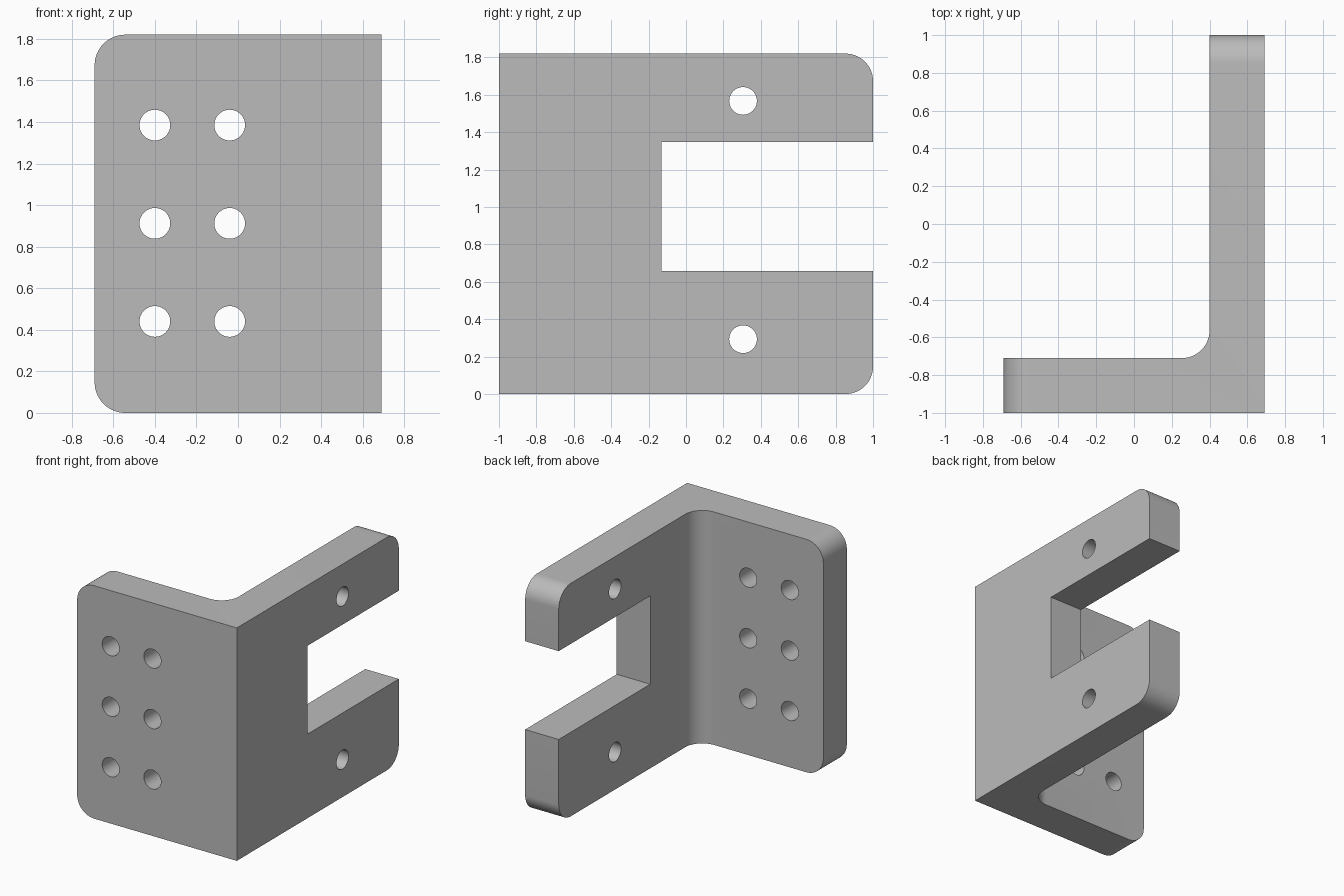
import bpy, bmesh, math
from mathutils import Matrix, Vector

cube = bpy.data.objects.get("Cube")
if cube:
    bpy.data.objects.remove(cube, do_unlink=True)

W, D, H = 0.69, 1.0, 1.82      # half width, half depth, height
INNER_X, INNER_Y = 0.40, -0.71  # inner faces of the two plates
RADIUS = 0.147
HOLE = 0.074

grey = bpy.data.materials.new("plain_grey")
grey.use_nodes = True
colour = (0.5, 0.5, 0.5, 1)
grey.diffuse_color = colour
grey.node_tree.nodes["Principled BSDF"].inputs["Base Color"].default_value = colour


def make_object(name, bm):
    bmesh.ops.recalc_face_normals(bm, faces=bm.faces[:])
    mesh = bpy.data.meshes.new(name)
    bm.to_mesh(mesh)
    bm.free()
    mesh.materials.append(grey)
    obj = bpy.data.objects.new(name, mesh)
    bpy.context.collection.objects.link(obj)
    return obj


def add_drill(bm, centre, axis):
    turn = Matrix.Rotation(math.pi / 2, 4, axis)
    bmesh.ops.create_cone(bm, cap_ends=True, segments=40, radius1=HOLE, radius2=HOLE,
                          depth=0.6, matrix=Matrix.Translation(centre) @ turn)


# L-shaped profile extruded upwards
bm = bmesh.new()
profile = [(-W, -D), (W, -D), (W, D), (INNER_X, D), (INNER_X, INNER_Y), (-W, INNER_Y)]
base = bm.faces.new([bm.verts.new((x, y, 0)) for x, y in profile])
grown = bmesh.ops.extrude_face_region(bm, geom=[base])
bmesh.ops.translate(bm, vec=(0, 0, H),
                    verts=[v for v in grown["geom"] if isinstance(v, bmesh.types.BMVert)])


# Rounded free corners and the inner bend fillet
def is_rounded(edge):
    a, b = (v.co for v in edge.verts)
    def both(i, value):
        return abs(a[i] - value) < 0.001 and abs(b[i] - value) < 0.001
    level = abs(a.z - b.z) < 0.001
    return (level and (both(0, -W) or both(1, D))) or (both(0, INNER_X) and both(1, INNER_Y))


bmesh.ops.bevel(bm, geom=[e for e in bm.edges if is_rounded(e)], offset=RADIUS,
                offset_type='OFFSET', segments=14, profile=0.5, affect='EDGES')
bracket = make_object("angle_bracket", bm)

# Drills for both plates
bm = bmesh.new()
for x in (-0.40, -0.04):
    for z in (0.44, 0.912, 1.385):
        add_drill(bm, Vector((x, -0.855, z)), 'X')
for z in (0.293, 1.567):
    add_drill(bm, Vector((0.545, 0.305, z)), 'Y')
drills = make_object("hole_cutter", bm)

# Open slot in the long plate
bm = bmesh.new()
bmesh.ops.create_cube(bm, size=1, matrix=Matrix.Translation((0.545, 0.535, 1.002))
                      @ Matrix.Diagonal((0.6, 1.33, 0.69, 1)))
slot = make_object("slot_cutter", bm)

bpy.ops.object.select_all(action='DESELECT')
bracket.select_set(True)
bpy.context.view_layer.objects.active = bracket
for cutter in (drills, slot):
    cutter.hide_render = True
    mod = bracket.modifiers.new(cutter.name, 'BOOLEAN')
    mod.operation = 'DIFFERENCE'
    mod.solver = 'EXACT'
    mod.object = cutter
    bpy.ops.object.modifier_apply(modifier=mod.name)
    bpy.data.objects.remove(cutter, do_unlink=True)

bpy.ops.object.shade_smooth_by_angle(angle=math.radians(30))
